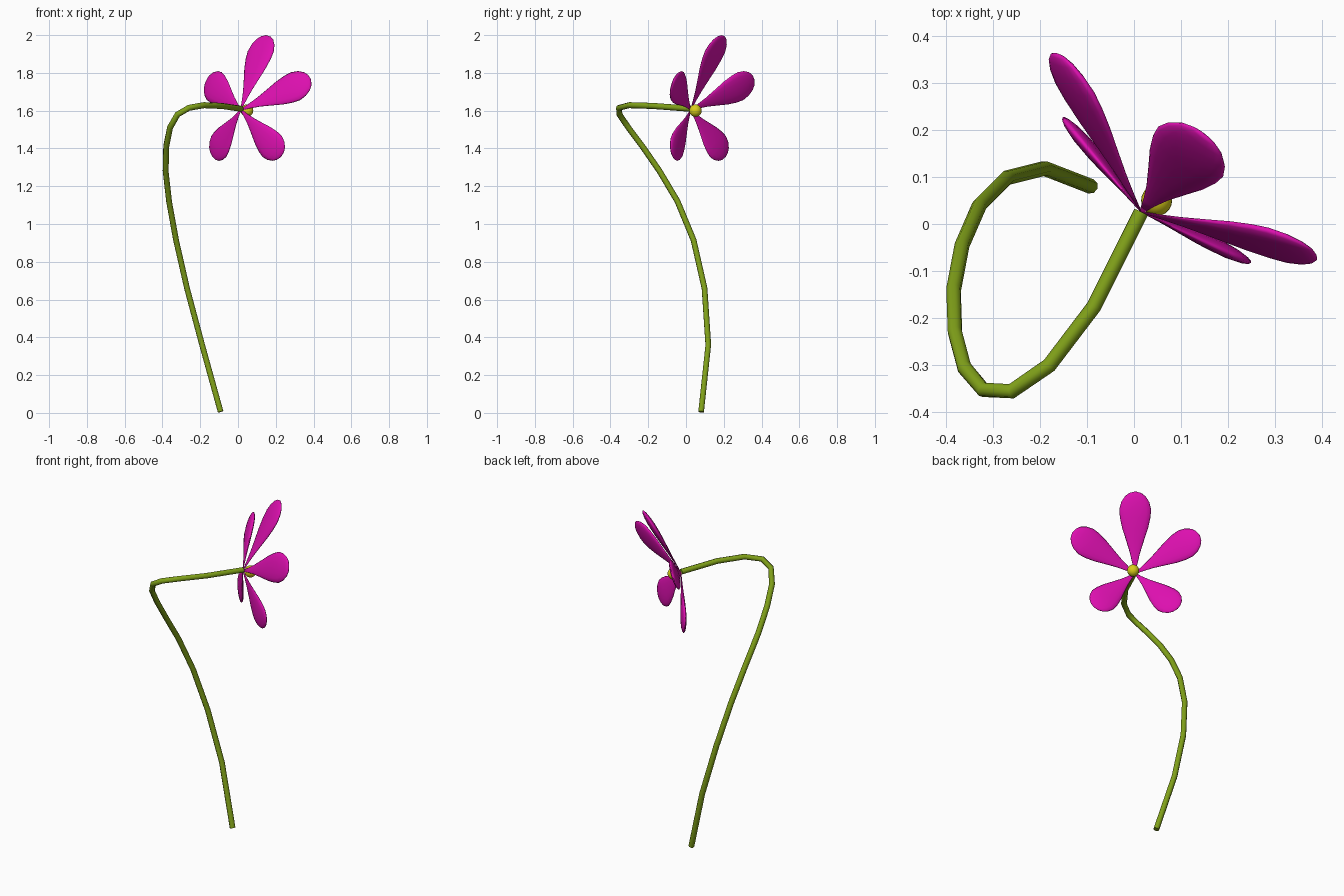
import bpy, bmesh, math
from mathutils import Vector

if "Cube" in bpy.data.objects:
    bpy.data.objects.remove(bpy.data.objects["Cube"])


def material(name, rgb):
    m = bpy.data.materials.new(name)
    m.diffuse_color = (*rgb, 1)
    m.use_nodes = True
    m.node_tree.nodes["Principled BSDF"].inputs["Base Color"].default_value = m.diffuse_color
    return m


green = material("stem green", (0.22, 0.36, 0.01))
pink = material("petal magenta", (0.72, 0.005, 0.43))
yellow = material("centre yellow", (0.70, 0.62, 0.01))

# Stem: tube swept along a drooping path
path = [(-.092, .08, .006), (-.19, .118, .36), (-.27, .098, .66), (-.328, .04, .915),
        (-.365, -.045, 1.12), (-.383, -.14, 1.28), (-.38, -.23, 1.41),
        (-.36, -.305, 1.51), (-.32, -.352, 1.58), (-.26, -.355, 1.615),
        (-.18, -.30, 1.629), (-.085, -.175, 1.625), (.015, .025, 1.61)]
curve = bpy.data.curves.new("stem", 'CURVE')
curve.dimensions = '3D'
curve.bevel_depth = 0.016
curve.bevel_resolution = 2
curve.use_fill_caps = True
spline = curve.splines.new('POLY')
spline.points.add(len(path) - 1)
for p, co in zip(spline.points, path):
    p.co = (*co, 1)
stem = bpy.data.objects.new("stem", curve)
bpy.context.collection.objects.link(stem)
curve.materials.append(green)

# Petals: flattened teardrops lofted from the flower base to each tip
base = Vector((.015, .025, 1.605))
axis = Vector((.60, .78, -.17)).normalized()
profile = [(0, .05), (.12, .16), (.25, .32), (.4, .56), (.55, .81), (.68, .96),
           (.78, 1), (.87, .88), (.94, .65), (.98, .38)]   # (along, half width)
SIDES = 16


def petal(name, tip, half_width, half_thick):
    d = Vector(tip) - base
    w = axis.cross(d).normalized()
    n = d.cross(w).normalized()
    bm = bmesh.new()
    rings = []
    for t, r in profile:
        ring = []
        for i in range(SIDES):
            a = 2 * math.pi * i / SIDES
            ring.append(bm.verts.new(base + d * t + w * (half_width * r * math.cos(a))
                                     + n * (half_thick * r * math.sin(a))))
        rings.append(ring)
    for a, b in zip(rings, rings[1:]):
        for i in range(SIDES):
            j = (i + 1) % SIDES
            bm.faces.new((a[i], a[j], b[j], b[i]))
    end = bm.verts.new(Vector(tip))
    for i in range(SIDES):
        bm.faces.new((rings[-1][i], rings[-1][(i + 1) % SIDES], end))
    bm.faces.new(rings[0][::-1])
    bmesh.ops.recalc_face_normals(bm, faces=bm.faces)
    for f in bm.faces:
        f.smooth = True
    mesh = bpy.data.meshes.new(name)
    bm.to_mesh(mesh)
    bm.free()
    mesh.materials.append(pink)
    bpy.context.collection.objects.link(bpy.data.objects.new(name, mesh))


petal("petal_top", (.15, .19, 2.0), .087, .017)
petal("petal_upper_right", (.387, -.065, 1.765), .085, .017)
petal("petal_upper_left", (-.165, .363, 1.765), .085, .017)
petal("petal_lower_right", (.228, -.07, 1.355), .080, .015)
petal("petal_lower_left", (-.135, .21, 1.355), .080, .015)

# Flower centre: small ball in front of the petals
bpy.ops.mesh.primitive_uv_sphere_add(segments=20, ring_count=12, radius=.033,
                                     location=(.048, .050, 1.60))
centre = bpy.context.object
centre.name = "flower_centre"
centre.data.materials.append(yellow)
bpy.ops.object.shade_smooth()
